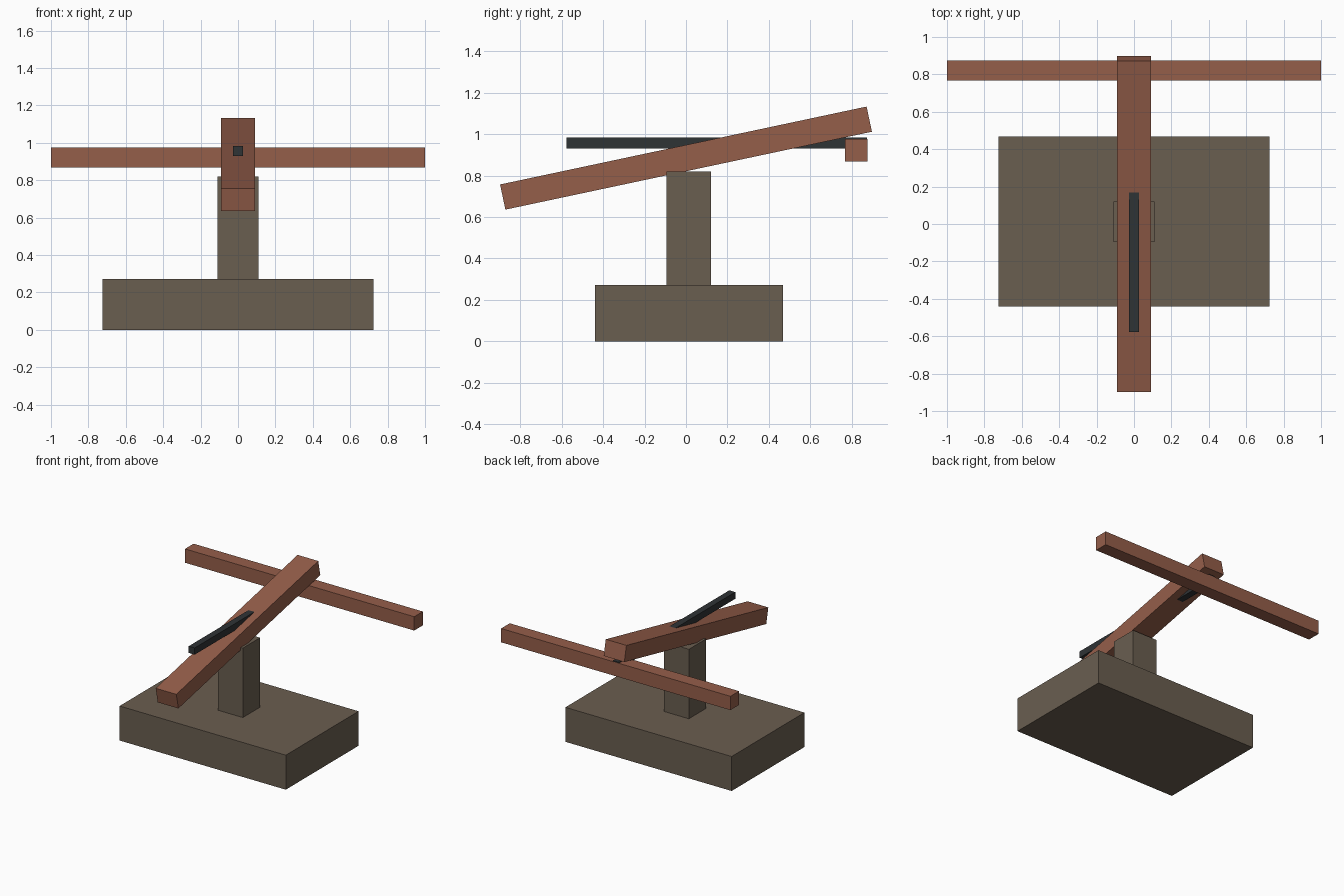
import bpy
import math

if "Cube" in bpy.data.objects:
    bpy.data.objects.remove(bpy.data.objects["Cube"])


def material(name, rgb):
    """Flat colour from 0-255 sRGB values, stored as linear."""
    lin = [((c / 255 + 0.055) / 1.055) ** 2.4 for c in rgb]
    m = bpy.data.materials.new(name)
    m.diffuse_color = (*lin, 1)
    m.use_nodes = True
    m.node_tree.nodes["Principled BSDF"].inputs["Base Color"].default_value = m.diffuse_color
    return m


def box(name, mat, x, y, z, pitch=0):
    """Box from (min, max) ranges, pitched about the x axis."""
    ranges = (x, y, z)
    bpy.ops.mesh.primitive_cube_add(
        size=1, location=[(a + b) / 2 for a, b in ranges])
    ob = bpy.context.object
    ob.name = name
    ob.scale = [b - a for a, b in ranges]
    ob.rotation_euler.x = math.radians(pitch)
    ob.data.materials.append(mat)
    return ob


stone = material("grey brown", (106, 94, 80))
wood = material("red brown wood", (149, 94, 74))
iron = material("dark iron", (47, 51, 53))

# Stand
box("base", stone, (-0.725, 0.725), (-0.44, 0.467), (0, 0.272))
box("post", stone, (-0.109, 0.109), (-0.095, 0.12), (0.272, 0.82))

# Tilted stock with the bow arm under its raised end
box("stock", wood, (-0.09, 0.09), (-0.904, 0.904), (0.822, 0.946), pitch=12)
box("bow_arm", wood, (-1, 1), (0.768, 0.875), (0.867, 0.976))

# Level bolt running through the stock
box("bolt", iron, (-0.026, 0.026), (-0.577, 0.873), (0.93, 0.983))
